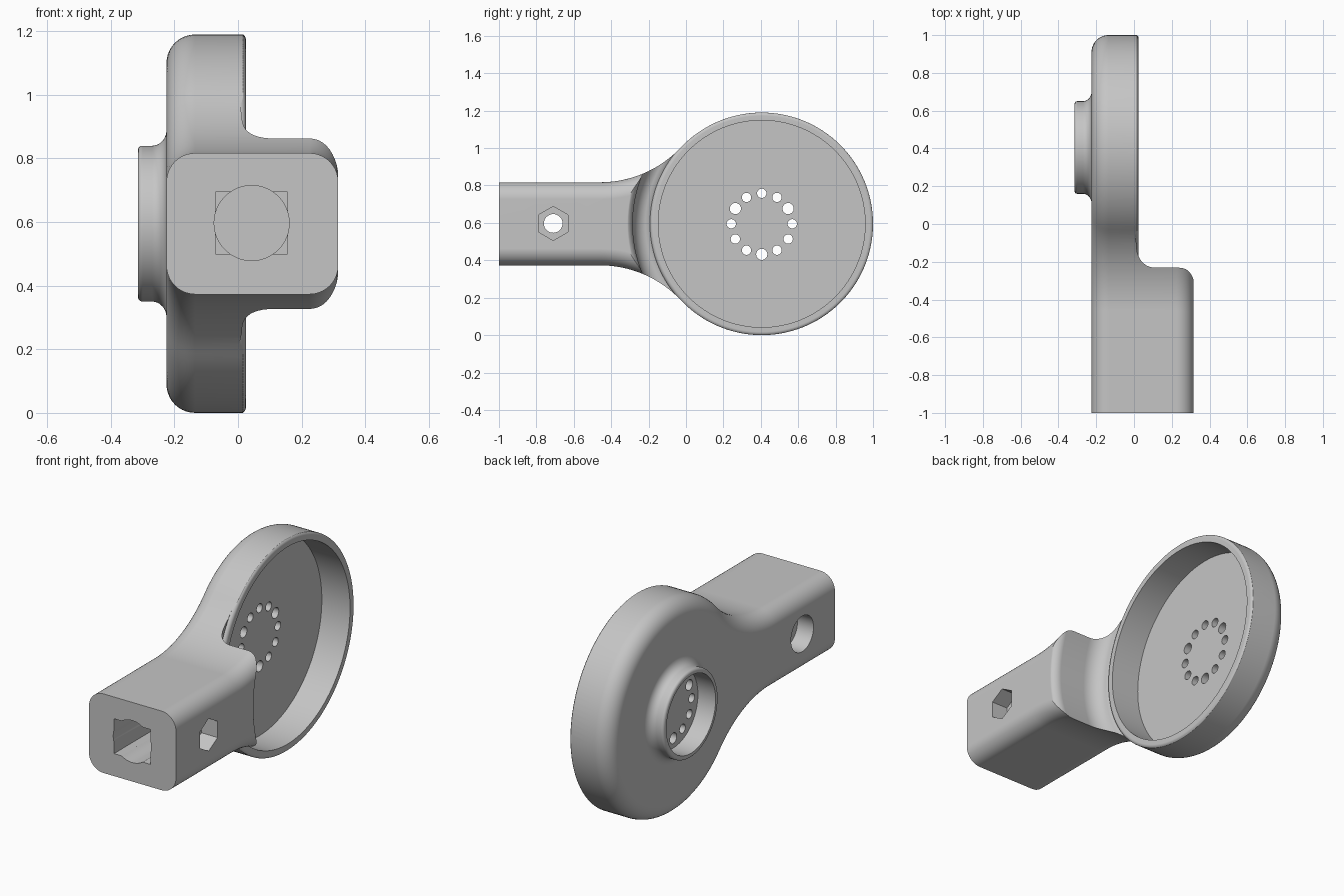
import bpy, bmesh
from math import sin, cos, pi, radians, sqrt, atan2

cube = bpy.data.objects.get("Cube")
if cube:
    bpy.data.objects.remove(cube, do_unlink=True)

CY, CZ, RAD = 0.405, 0.595, 0.595      # dish centre and radius
HALF = 0.222                           # half height of the handle
BACK, FRONT, ROUND = -0.225, 0.315, 0.09

grey = bpy.data.materials.new("plain grey")
grey.use_nodes = True
grey.diffuse_color = (0.56, 0.56, 0.56, 1)
grey.node_tree.nodes["Principled BSDF"].inputs["Base Color"].default_value = (0.56, 0.56, 0.56, 1)


def loft(name, rings):
    """Skin a list of equal-length point rings and cap both ends."""
    bm = bmesh.new()
    loops = [[bm.verts.new(p) for p in ring] for ring in rings]
    n = len(loops[0])
    for a, b in zip(loops, loops[1:]):
        for i in range(n):
            j = (i + 1) % n
            bm.faces.new((a[i], a[j], b[j], b[i]))
    bm.faces.new(loops[0])
    bm.faces.new(loops[-1])
    bmesh.ops.recalc_face_normals(bm, faces=bm.faces)
    mesh = bpy.data.meshes.new(name)
    bm.to_mesh(mesh)
    bm.free()
    mesh.materials.append(grey)
    ob = bpy.data.objects.new(name, mesh)
    bpy.context.collection.objects.link(ob)
    return ob


def lathe(name, profile, cy=CY, cz=CZ, sides=128, turn=0.0):
    """Turn (x, radius) pairs about an axis parallel to x."""
    angles = [turn + 2 * pi * i / sides for i in range(sides)]
    return loft(name, [[(x, cy + r * cos(a), cz + r * sin(a)) for a in angles] for x, r in profile])


def arc(cx, cr, ax, ar, start, end, steps=10):
    """Elliptical arc of (x, radius) pairs, angles in degrees."""
    ts = [radians(start + (end - start) * i / steps) for i in range(steps + 1)]
    return [(cx + ax * cos(t), cr + ar * sin(t)) for t in ts]


def combine(target, other, operation):
    mod = target.modifiers.new(operation.title(), 'BOOLEAN')
    mod.operation, mod.solver, mod.object = operation, 'EXACT', other
    bpy.context.view_layer.objects.active = target
    bpy.ops.object.modifier_apply(modifier=mod.name)
    bpy.data.objects.remove(other, do_unlink=True)


# Side outline: straight handle, flared neck, round dish (point plus outward normal)
flare_y = -0.46
dy = CY - flare_y
flare = (dy**2 + HALF**2 - RAD**2) / (2 * (RAD - HALF))
meet = atan2(HALF + flare, -dy)        # angle on the dish where the neck is tangent
upper = [(-1.0, HALF, 0, 1)]
for i in range(21):
    t = -pi / 2 + (meet - pi / 2) * i / 20 * 1.0
    t = -pi / 2 + (meet - pi + pi / 2) * i / 20
    upper.append((flare_y + flare * cos(t), HALF + flare + flare * sin(t), -cos(t), -sin(t)))
for i in range(1, 49):
    t = meet * (1 - i / 48)
    upper.append((CY + RAD * cos(t), RAD * sin(t), cos(t), sin(t)))
outline = upper + [(y, -h, ny, -nh) for y, h, ny, nh in reversed(upper[:-1])]

# Body: outline swept across the width with rounded long edges
steps = [(BACK + ROUND - ROUND * cos(t), ROUND - ROUND * sin(t))
         for t in [pi / 2 * i / 10 for i in range(11)]]
steps += [(FRONT + BACK - x, d) for x, d in reversed(steps)]
body = loft("dish_and_handle",
            [[(x, y - d * ny, CZ + h - d * nh) for y, h, ny, nh in outline] for x, d in steps])

# Raised collar on the back with a filleted foot
collar = lathe("collar", [(-0.19, 0.295), (-0.2249, 0.295)]
               + arc(-0.27, 0.295, 0.045, 0.05, 0, -90)
               + arc(-0.30, 0.23, 0.015, 0.015, 90, 180, 5))
combine(body, collar, 'UNION')

# Dish hollow, rounded rim and the curved shoulder at the end of the handle
hollow = lathe("hollow_cutter", [(0.4, 0.74)]
               + arc(0.265, 0.74, 0.055, 0.05, 0, -90, 8)
               + arc(0.11, 0.61, 0.098, 0.08, 90, 180)
               + arc(0.005, 0.578, 0.02, 0.02, 90, 0, 5)
               + [(0.025, 0.553), (-0.15, 0.553)])
combine(body, hollow, 'DIFFERENCE')

# Collar recess and the ring of twelve holes
combine(body, lathe("collar_cutter", [(-0.4, 0.218), (-0.205, 0.218)], sides=96), 'DIFFERENCE')
for i in range(12):
    a = 2 * pi * i / 12
    r = 0.03 if i in (1, 5, 9) else 0.025
    combine(body, lathe("hole_cutter", [(-0.3, r), (-0.05, r)],
                        CY + 0.163 * cos(a), CZ + 0.163 * sin(a), 24), 'DIFFERENCE')

# Socket in the handle end: square shaft plus a slightly wider round bore
bpy.ops.mesh.primitive_cube_add(size=1, location=(0.043, -0.8, 0.597))
square = bpy.context.object
square.scale = (0.226, 0.6, 0.196)
bpy.ops.mesh.primitive_cylinder_add(vertices=64, radius=0.118, depth=0.62,
                                    location=(0.043, -0.8, 0.597), rotation=(pi / 2, 0, 0))
bore = bpy.context.object
for cutter in (square, bore):
    cutter.data.materials.append(grey)
    combine(body, cutter, 'DIFFERENCE')

# Cross bolt: through hole, hexagonal nut pocket and round head pocket
for profile, sides in (([(-0.4, 0.05), (0.4, 0.05)], 32),
                       ([(0.215, 0.091), (0.4, 0.091)], 6),
                       ([(-0.4, 0.1), (-0.125, 0.1)], 48)):
    combine(body, lathe("bolt_cutter", profile, -0.71, 0.597, sides, pi / 2), 'DIFFERENCE')

# Smooth shading with sharp edges kept
bpy.ops.object.select_all(action='DESELECT')
body.select_set(True)
bpy.context.view_layer.objects.active = body
bpy.ops.object.shade_smooth_by_angle(angle=radians(32))
weighted = body.modifiers.new("Weighted Normal", 'WEIGHTED_NORMAL')
weighted.keep_sharp = True
